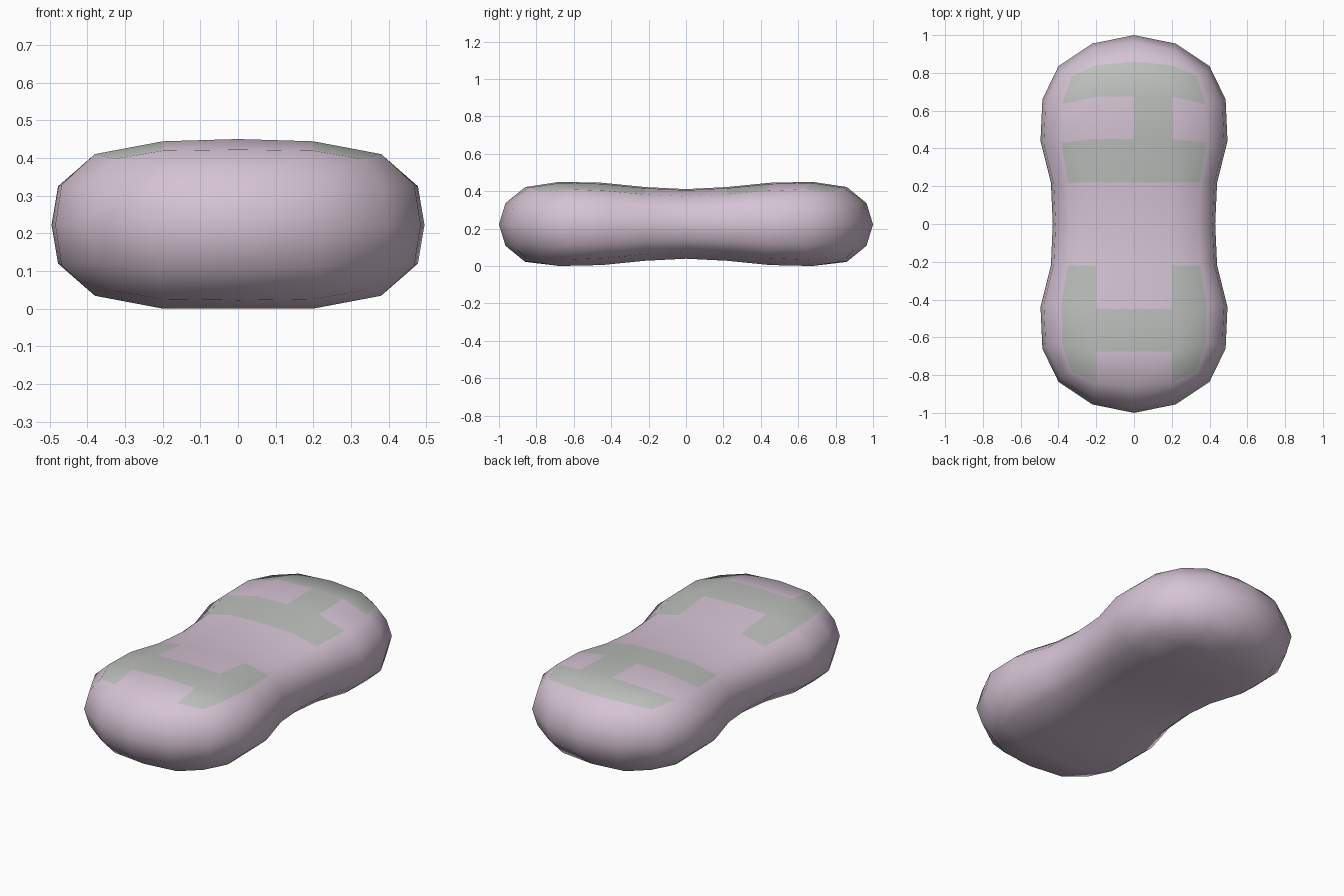
import bpy, bmesh

if "Cube" in bpy.data.objects:
    bpy.data.objects.remove(bpy.data.objects["Cube"])

NX, NY, NZ = 2, 4, 2          # half-counts of the rounded-box grid
CZ = 0.222                    # mid height

# quarter outlines, keyed from the waist round to the end: (x, y) / (x, y, height)
KEYS = [(2, 0), (2, 1), (2, 2), (2, 3), (2, 4), (1, 4), (0, 4)]
MID = dict(zip(KEYS, [(.43, 0), (.44, .22), (.495, .44), (.485, .66),
                      (.40, .835), (.22, .955), (0, 1)]))
RIM = dict(zip(KEYS, [(.34, 0, .150), (.35, .22, .160), (.385, .43, .180),
                      (.38, .635, .188), (.33, .785, .175), (.20, .84, .197),
                      (0, .86, .200)]))
CROWN_Y = [0, .22, .45, .675]
CROWN_Z = [.183, .194, .217, .222]


def sign(n):
    return (n > 0) - (n < 0)


def position(i, j, k):
    a, b, c = abs(i), abs(j), abs(k)
    if c == NZ:
        if (a, b) in RIM:
            x, y, z = RIM[a, b]
        else:
            x, y, z = .2 * a, CROWN_Y[b], CROWN_Z[b]
            if a == 0 and k > 0:
                z += .006
    elif (a, b) in MID:
        x, y = MID[a, b]
        z = 0
        if c == 1:
            x, y, z = x * .965, y * .965, RIM[a, b][2] * .57
    else:                     # inside the end caps
        raise ValueError("interior point")
    return (x * sign(i), y * sign(j), CZ + z * sign(k))


# pattern cells on the top grid: row -> columns
PATTERN = {7: (0, 1, 2, 3), 6: (2,), 5: (0, 1, 2, 3),
           2: (0, 3), 1: (0, 1, 2, 3), 0: (0, 3)}

bm = bmesh.new()
cache = {}


def vert(i, j, k):
    if (i, j, k) not in cache:
        cache[i, j, k] = bm.verts.new(position(i, j, k))
    return cache[i, j, k]


# top and bottom
for i in range(-NX, NX):
    for j in range(-NY, NY):
        for k in (-NZ, NZ):
            f = bm.faces.new([vert(i, j, k), vert(i + 1, j, k),
                              vert(i + 1, j + 1, k), vert(i, j + 1, k)])
            if k > 0 and i + NX in PATTERN.get(j + NY, ()):
                f.material_index = 1

# rounded sides and ends
for k in range(-NZ, NZ):
    for s in (-1, 1):
        for j in range(-NY, NY):
            bm.faces.new([vert(s * NX, j, k), vert(s * NX, j + 1, k),
                          vert(s * NX, j + 1, k + 1), vert(s * NX, j, k + 1)])
        for i in range(-NX, NX):
            bm.faces.new([vert(i, s * NY, k), vert(i + 1, s * NY, k),
                          vert(i + 1, s * NY, k + 1), vert(i, s * NY, k + 1)])

bmesh.ops.recalc_face_normals(bm, faces=bm.faces[:])
for f in bm.faces:
    f.smooth = True

mesh = bpy.data.meshes.new("waisted_body")
bm.to_mesh(mesh)
bm.free()
body = bpy.data.objects.new("waisted_body", mesh)
bpy.context.collection.objects.link(body)

# pale pink body, grey pattern
for name, colour in (("body_pink", (.67, .55, .66, 1)), ("pattern_grey", (.50, .52, .50, 1))):
    mat = bpy.data.materials.new(name)
    mat.diffuse_color = colour
    mat.use_nodes = True
    mat.node_tree.nodes["Principled BSDF"].inputs["Base Color"].default_value = mat.diffuse_color
    mesh.materials.append(mat)
